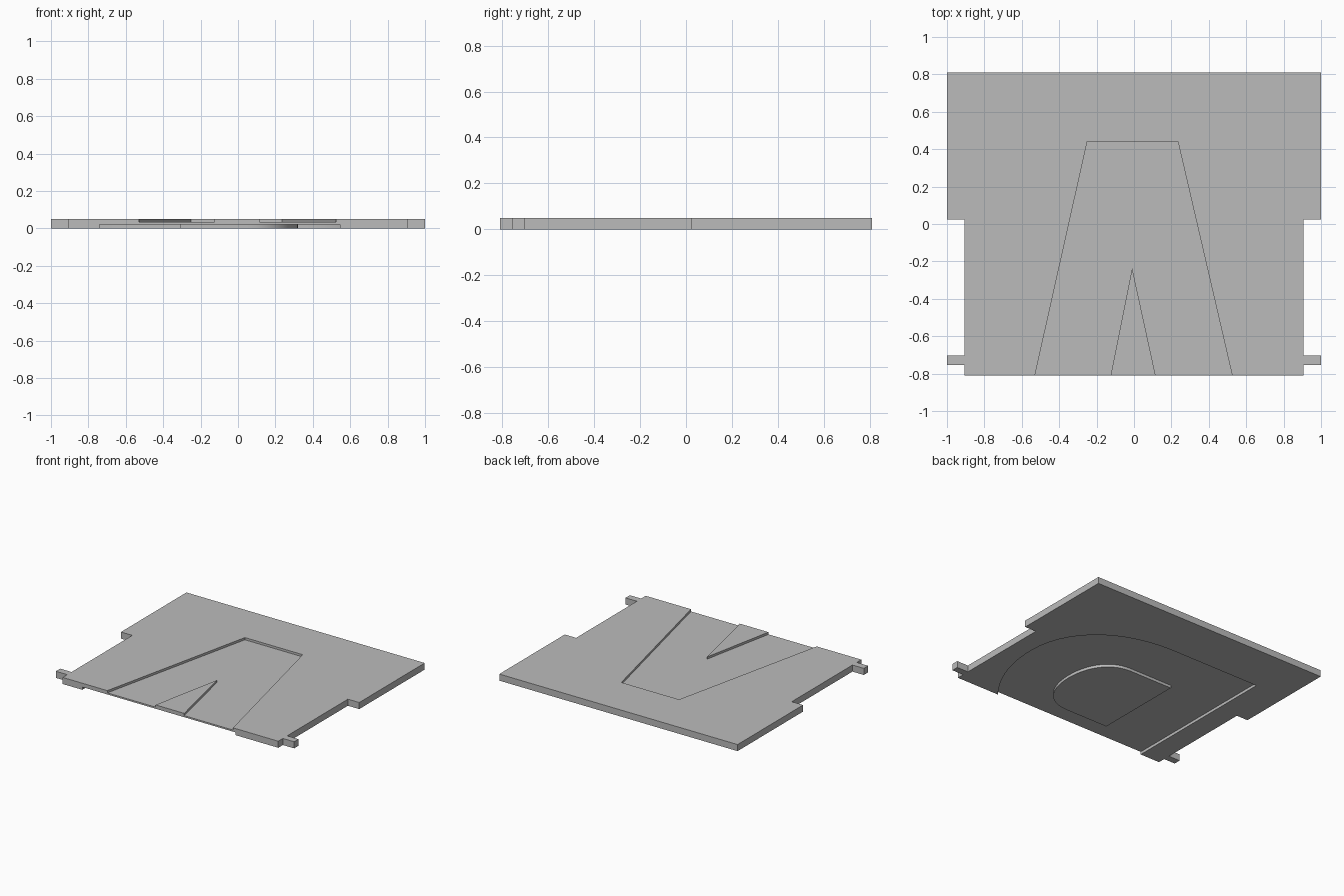
import bpy
import bmesh
import math
from mathutils import Vector
from mathutils.geometry import interpolate_bezier

cube = bpy.data.objects.get("Cube")
if cube:
    bpy.data.objects.remove(cube, do_unlink=True)

grey = bpy.data.materials.new("plain grey")
grey.use_nodes = True
colour = (0.5, 0.5, 0.5, 1.0)
grey.diffuse_color = colour
grey.node_tree.nodes["Principled BSDF"].inputs["Base Color"].default_value = colour


def slab(name, outline, low, high):
    """Extrude a flat outline between two heights."""
    bm = bmesh.new()
    face = bm.faces.new([bm.verts.new((x, y, low)) for x, y in outline])
    made = bmesh.ops.extrude_face_region(bm, geom=[face])
    top = [v for v in made["geom"] if isinstance(v, bmesh.types.BMVert)]
    bmesh.ops.translate(bm, verts=top, vec=(0, 0, high - low))
    bmesh.ops.recalc_face_normals(bm, faces=bm.faces)
    mesh = bpy.data.meshes.new(name)
    bm.to_mesh(mesh)
    bm.free()
    mesh.materials.append(grey)
    obj = bpy.data.objects.new(name, mesh)
    bpy.context.collection.objects.link(obj)
    return obj


def cut(target, cutter):
    """Subtract the cutter, apply the result and drop the cutter."""
    cutter.hide_render = True
    mod = target.modifiers.new("cut", "BOOLEAN")
    mod.operation = "DIFFERENCE"
    mod.solver = "EXACT"
    mod.object = cutter
    bpy.context.view_layer.objects.active = target
    bpy.ops.object.modifier_apply(modifier=mod.name)
    bpy.data.objects.remove(cutter, do_unlink=True)


def curve(*points, steps=14):
    """Sample one cubic curve as flat points."""
    return [(p.x, p.y) for p in interpolate_bezier(*[Vector((*p, 0)) for p in points], steps)]


# Notched plate with a small hinge peg on each side
half = [(0.905, -0.81), (0.905, -0.755), (1, -0.755), (1, -0.703),
        (0.905, -0.703), (0.905, 0.025), (1, 0.025), (1, 0.81)]
plate = slab("plate", half + [(-x, y) for x, y in reversed(half)], 0, 0.05)

# Upper recess: tapered channel with a wedge left standing at the front
channel = [(-0.55, -0.9), (-0.25, 0.44), (0.235, 0.44), (0.546, -0.9),
           (0.135, -0.9), (-0.01, -0.235), (-0.143, -0.9)]
cut(plate, slab("upper_recess", channel, 0.033, 0.1))

# Lower recess: rounded channel running round a rounded island
outer = [(-0.74, -0.95), (-0.74, 0.43)]
outer += curve((0, 0.43), (0.46, 0.43), (0.76, 0.18), (0.76, -0.2))
outer += curve((0.76, -0.2), (0.76, -0.44), (0.68, -0.64), (0.545, -0.81))[1:]
outer += [(0.43, -0.95)]
island = [(-0.31, -0.667), (-0.31, 0.025)]
island += curve((0.05, 0.025), (0.22, 0.025), (0.32, -0.12), (0.32, -0.32))
island += curve((0.32, -0.32), (0.32, -0.52), (0.22, -0.667), (0.05, -0.667))[1:]
lower = slab("lower_recess", outer, -0.05, 0.021)
cut(lower, slab("island", island, -0.1, 0.1))
cut(plate, lower)

# Smooth the curved walls and keep the rims crisp
bpy.ops.object.select_all(action="DESELECT")
plate.select_set(True)
bpy.context.view_layer.objects.active = plate
bpy.ops.object.shade_smooth_by_angle(angle=math.radians(30))
